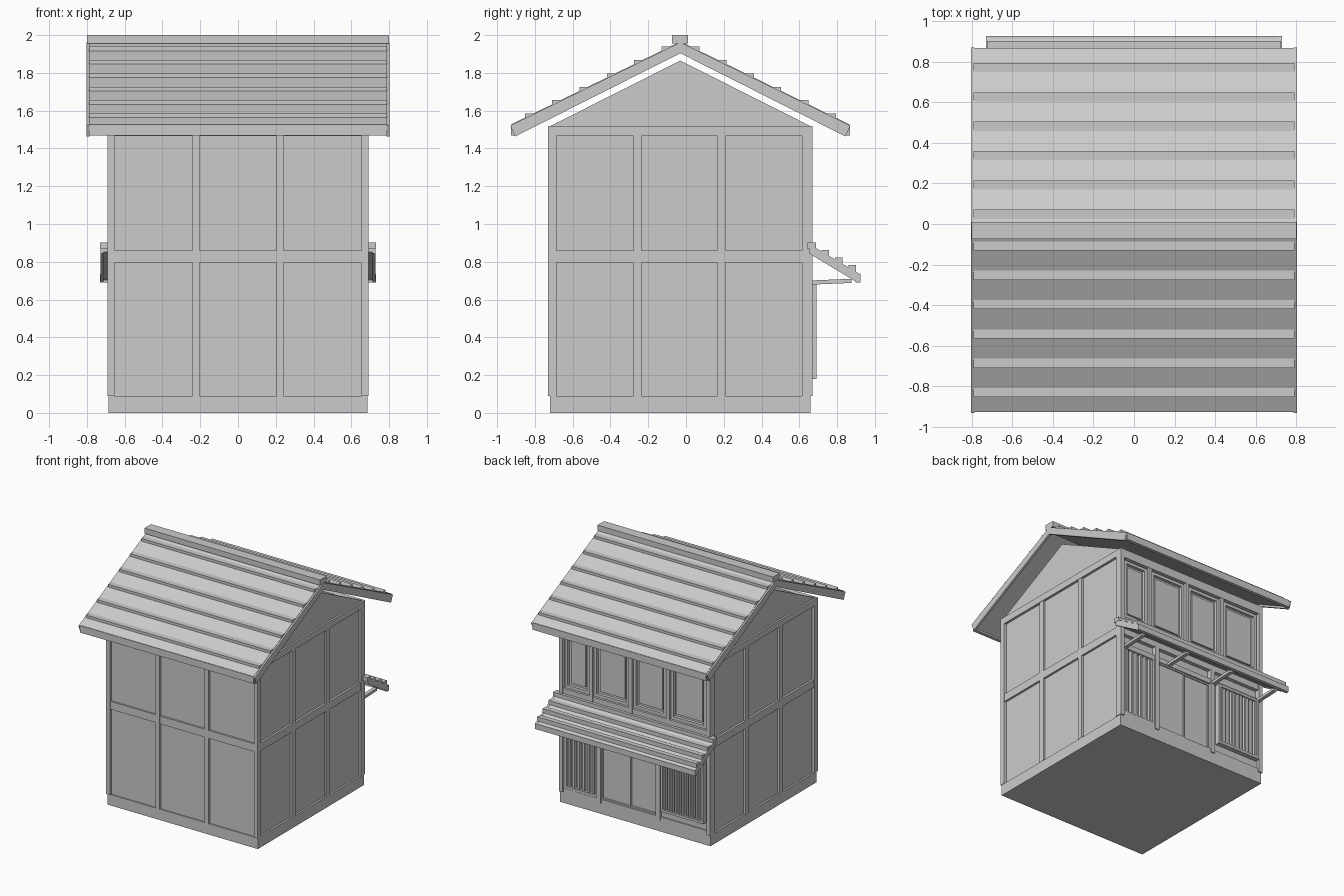
import bpy, bmesh

RIDGE_Y = -0.03


def mesh_object(name, build):
    bm = bmesh.new()
    build(bm)
    bmesh.ops.recalc_face_normals(bm, faces=bm.faces)
    me = bpy.data.meshes.new(name)
    bm.to_mesh(me)
    bm.free()
    ob = bpy.data.objects.new(name, me)
    bpy.context.collection.objects.link(ob)
    return ob


def prism(name, profile, x0, x1):
    """Extrude a (y, z) profile from x0 to x1."""
    def build(bm):
        f = bm.faces.new([bm.verts.new((x0, y, z)) for y, z in profile])
        r = bmesh.ops.extrude_face_region(bm, geom=[f])
        vs = [v for v in r["geom"] if isinstance(v, bmesh.types.BMVert)]
        bmesh.ops.translate(bm, verts=vs, vec=(x1 - x0, 0, 0))
    return mesh_object(name, build)


def box(name, x0, x1, y0, y1, z0, z1):
    return prism(name, [(y0, z0), (y1, z0), (y1, z1), (y0, z1)], x0, x1)


def frame(name, x0, x1, y0, y1, z0, z1, w):
    """Four boards around an opening facing +y."""
    box(name + "_left", x0, x0 + w, y0, y1, z0, z1)
    box(name + "_right", x1 - w, x1, y0, y1, z0, z1)
    box(name + "_bottom", x0 + w, x1 - w, y0, y1, z0, z0 + w)
    box(name + "_top", x0 + w, x1 - w, y0, y1, z1 - w, z1)


# base and plaster walls
box("foundation", -0.685, 0.685, -0.72, 0.66, 0, 0.09)
box("wall_body", -0.67, 0.67, -0.71, 0.63, 0.09, 1.50)

# corner posts
for sx in (-1, 1):
    for y0, y1 in ((-0.73, -0.685), (0.615, 0.67)):
        xs = sorted((sx * 0.655, sx * 0.69))
        box("corner_post", *xs, y0, y1, 0.09, 1.465)

# side framing and gables
for sx in (-1, 1):
    xs = sorted((sx * 0.66, sx * 0.687))
    for y0, y1 in ((-0.277, -0.235), (0.167, 0.21)):
        box("side_stud", *xs, y0, y1, 0.09, 1.47)
    box("side_rail", *xs, -0.72, 0.66, 0.795, 0.86)
    box("side_top_beam", *sorted((sx * 0.65, sx * 0.69)), -0.73, 0.67, 1.465, 1.52)
    prism("gable_panel", [(-0.715, 1.52), (0.655, 1.52), (RIDGE_Y, 1.865)],
          *sorted((sx * 0.65, sx * 0.675)))

# front framing
for x in (-0.2225, 0.2225):
    box("front_stud", x - 0.018, x + 0.018, -0.727, -0.70, 0.09, 1.47)
box("front_rail", -0.66, 0.66, -0.725, -0.70, 0.795, 0.86)
box("front_top_beam", -0.66, 0.66, -0.73, -0.69, 1.465, 1.52)

# main roof, both slopes
def roof_z(d):
    return 1.966 - 0.49 * d

for s in (-1, 1):
    def slope(d0, d1, t0, t1):
        return [(RIDGE_Y + s * d0, roof_z(d0) - t0), (RIDGE_Y + s * d1, roof_z(d1) - t0),
                (RIDGE_Y + s * (d1 - 0.025), roof_z(d1) - t1), (RIDGE_Y + s * d0, roof_z(d0) - t1)]
    prism("roof_slab", slope(0, 0.895, 0, 0.045), -0.79, 0.79)
    for sx in (-1, 1):
        prism("bargeboard", slope(0, 0.90, 0.004, 0.062), *sorted((sx * 0.785, sx * 0.803)))
    ys = sorted((RIDGE_Y + s * 0.87, RIDGE_Y + s * 0.897))
    box("eave_fascia", -0.79, 0.79, *ys, 1.468, 1.525)
    for i in range(6):
        d = 0.823 - i * 0.1445
        z = roof_z(d)
        ys = sorted((RIDGE_Y + s * d, RIDGE_Y + s * (d - 0.045)))
        box("roof_batten", -0.79, 0.79, *ys, z - 0.01, z + 0.022)
box("roof_ridge", -0.8, 0.8, RIDGE_Y - 0.045, RIDGE_Y + 0.04, 1.955, 2.0)

# back wall beams
box("back_rail", -0.66, 0.66, 0.62, 0.662, 0.795, 0.87)
box("back_sill", -0.66, 0.66, 0.62, 0.665, 0.90, 0.945)
box("back_top_beam", -0.66, 0.66, 0.62, 0.67, 1.45, 1.52)
box("back_threshold", -0.66, 0.66, 0.62, 0.66, 0.09, 0.12)
box("door_lintel", -0.66, 0.66, 0.62, 0.66, 0.68, 0.72)

# upper windows
for x in (0.40, 0.04, -0.30):
    box("window_post", x - 0.016, x + 0.016, 0.62, 0.668, 0.87, 1.46)
for x0, x1 in ((0.42, 0.645), (0.06, 0.38), (-0.28, 0.02), (-0.645, -0.32)):
    frame("window_frame", x0, x1, 0.62, 0.655, 0.95, 1.44, 0.025)
    box("window_pane", x0 + 0.045, x1 - 0.045, 0.62, 0.642, 0.995, 1.395)

# ground floor posts and sliding doors
for x in (0.33, -0.21):
    box("door_post", x - 0.02, x + 0.02, 0.62, 0.668, 0.09, 0.80)
for n, (x0, x1, y) in enumerate(((0.05, 0.31, 0.645), (-0.19, 0.06, 0.637))):
    box("sliding_door", x0, x1, 0.62, y, 0.12, 0.68)
    frame("door_frame", x0, x1, 0.62, y + 0.008, 0.12, 0.68, 0.012)

# wide slatted screen
frame("tall_screen_frame", 0.35, 0.65, 0.62, 0.658, 0.12, 0.70, 0.02)
for i in range(6):
    x = 0.39 + i * 0.044
    box("tall_screen_slat", x - 0.009, x + 0.009, 0.62, 0.654, 0.14, 0.68)

# fine lattice window
box("lattice_panel", -0.655, -0.23, 0.62, 0.65, 0.12, 0.70)
frame("lattice_frame", -0.64, -0.25, 0.645, 0.69, 0.18, 0.69, 0.02)
for i in range(11):
    x = -0.605 + i * 0.032
    box("lattice_slat", x - 0.007, x + 0.007, 0.645, 0.685, 0.20, 0.67)

# porch roof
prism("porch_slab", [(0.65, 0.893), (0.915, 0.735), (0.905, 0.70), (0.65, 0.852)], -0.72, 0.72)
box("porch_top_cap", -0.73, 0.73, 0.64, 0.688, 0.87, 0.903)
box("porch_fascia", -0.73, 0.73, 0.898, 0.925, 0.69, 0.735)
for i in range(3):
    y, z = 0.757 + i * 0.072, 0.862 - i * 0.04
    box("porch_batten", -0.725, 0.725, y - 0.04, y, z - 0.035, z)
for sx in (-1, 1):
    prism("porch_end_board", [(0.65, 0.895), (0.92, 0.735), (0.905, 0.692), (0.65, 0.845)],
          *sorted((sx * 0.712, sx * 0.728)))

# porch brackets
for x in (-0.64, -0.215, 0.215, 0.64):
    prism("porch_bracket", [(0.64, 0.678), (0.875, 0.688), (0.875, 0.71), (0.64, 0.70)],
          x - 0.015, x + 0.015)
